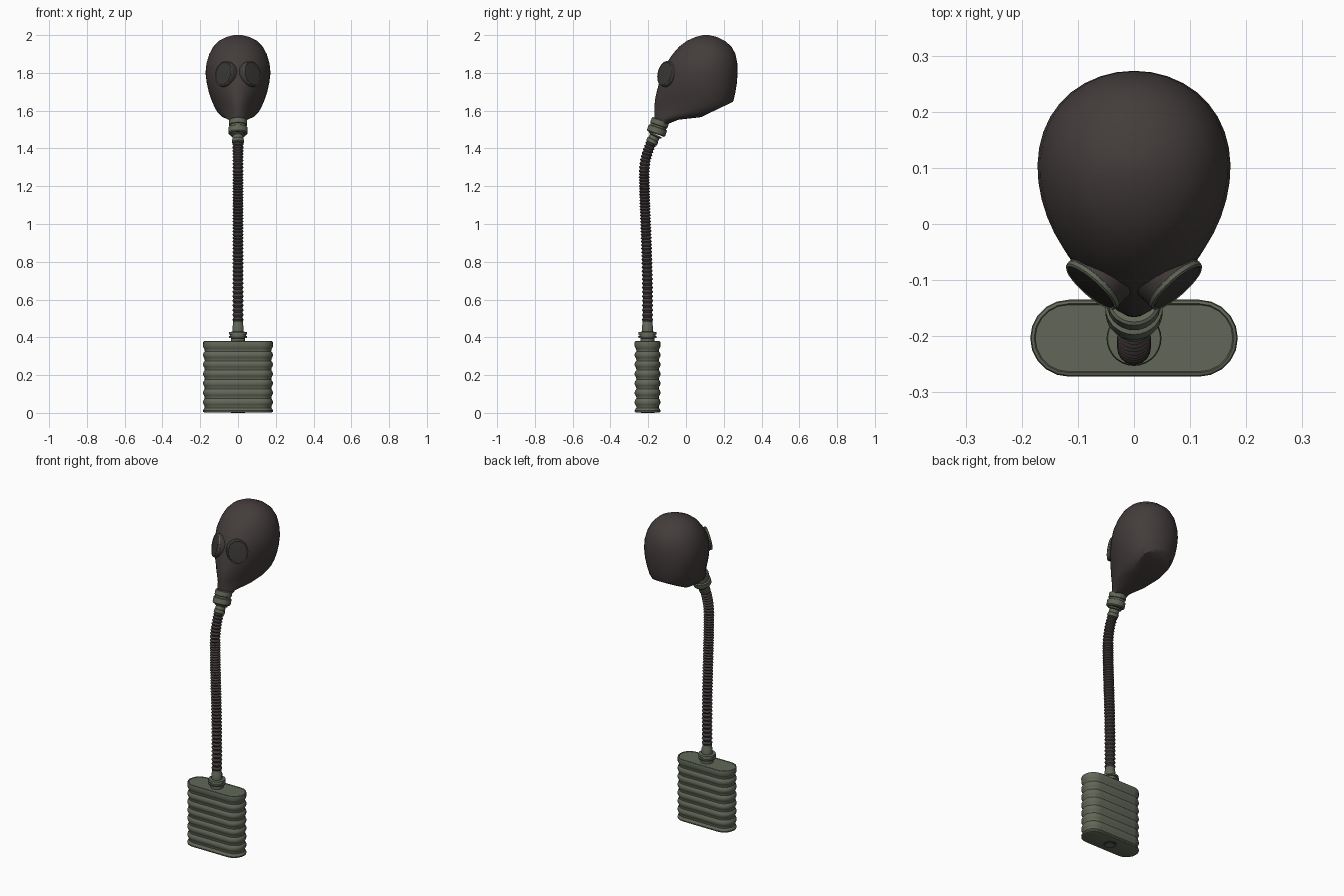
import bpy, bmesh
from math import sin, cos, pi, radians
from mathutils import Vector
from mathutils.geometry import interpolate_bezier

if "Cube" in bpy.data.objects:
    bpy.data.objects.remove(bpy.data.objects["Cube"])


def material(name, rgb):
    m = bpy.data.materials.new(name)
    m.diffuse_color = (*rgb, 1)
    m.use_nodes = True
    m.node_tree.nodes["Principled BSDF"].inputs["Base Color"].default_value = m.diffuse_color
    return m


OLIVE = material("olive_metal", (0.122, 0.137, 0.098))
RUBBER = material("dark_rubber", (0.056, 0.046, 0.044))
LENS = material("dark_lens", (0.042, 0.039, 0.035))
X = Vector((1, 0, 0))


def ring(c, u, v, ru, rv, n=24):
    return [c + u * ru * cos(2 * pi * i / n) + v * rv * sin(2 * pi * i / n) for i in range(n)]


def loft(name, rings, mat, angle=35, cut=None):
    """Skin a list of equal rings, cap the ends, optionally slice with a plane."""
    bm = bmesh.new()
    rows = [[bm.verts.new(p) for p in r] for r in rings]
    n = len(rows[0])
    for a, b in zip(rows, rows[1:]):
        for i in range(n):
            j = (i + 1) % n
            bm.faces.new((a[i], a[j], b[j], b[i]))
    bm.faces.new(rows[0][::-1])
    bm.faces.new(rows[-1])
    if cut:
        res = bmesh.ops.bisect_plane(bm, geom=bm.verts[:] + bm.edges[:] + bm.faces[:],
                                     plane_co=cut[0], plane_no=cut[1], clear_outer=True)
        edges = [e for e in res["geom_cut"] if isinstance(e, bmesh.types.BMEdge)]
        bmesh.ops.holes_fill(bm, edges=edges, sides=0)
    bmesh.ops.recalc_face_normals(bm, faces=bm.faces[:])
    me = bpy.data.meshes.new(name)
    bm.to_mesh(me)
    bm.free()
    me.materials.append(mat)
    ob = bpy.data.objects.new(name, me)
    bpy.context.collection.objects.link(ob)
    bpy.ops.object.select_all(action="DESELECT")
    ob.select_set(True)
    bpy.context.view_layer.objects.active = ob
    bpy.ops.object.shade_smooth_by_angle(angle=radians(angle))
    return ob


def turned(name, base, axis, profile, mat, n=24):
    """Turned part: profile is (distance along axis, radius)."""
    axis = axis.normalized()
    v = axis.cross(X).normalized()
    return loft(name, [ring(base + axis * d, X, v, r, r, n) for d, r in profile], mat)


# Mask: height, front y, back y, half width, pinch towards the face
SECTIONS = [(1.53, -.165, -.095, .04, 0), (1.552, -.166, -.04, .05, .1),
            (1.568, -.166, .10, .085, .4), (1.59, -.166, .19, .108, .5),
            (1.62, -.166, .235, .125, .5), (1.655, -.165, .252, .14, .48),
            (1.70, -.155, .262, .155, .4), (1.75, -.142, .27, .166, .32),
            (1.80, -.125, .273, .172, .25), (1.85, -.105, .272, .167, .18),
            (1.90, -.07, .262, .152, .12), (1.94, -.035, .24, .13, .08),
            (1.97, .005, .205, .1, 0), (1.99, .05, .165, .062, 0), (2.0, .09, .12, .02, 0)]


def mask_ring(z, front, back, w, pinch, n=40):
    yc, r = (front + back) / 2, (back - front) / 2
    angles = [2 * pi * i / n for i in range(n)]
    xs = [sin(a) * (1 - pinch * (1 + cos(a)) / 2) for a in angles]
    k = w / max(xs)
    return [Vector((x * k, yc - r * cos(a), z)) for x, a in zip(xs, angles)]


loft("mask", [mask_ring(*s) for s in SECTIONS], RUBBER, 40,
     cut=(Vector((0, .245, 1.645)), Vector((0, .43, -.9))))

# Eyepieces: rubber socket, metal rim, lens
for side, label in ((-1, "left"), (1, "right")):
    c = Vector((side * .073, -.108, 1.795))
    nrm = Vector((side * .66, -.74, .22)).normalized()
    u = Vector((0, 0, 1)).cross(nrm).normalized()
    v = nrm.cross(u)

    def oval(d, s):
        return ring(c + nrm * d, u, v, .059 * s, .068 * s, 28)

    loft(label + "_eye_socket", [oval(-.04, 1.05), oval(-.005, 1), oval(.003, .98)], RUBBER)
    loft(label + "_eye_rim", [oval(-.004, .96), oval(-.002, 1.01), oval(.005, 1.0),
                              oval(.008, .94), oval(.004, .88)], OLIVE)
    loft(label + "_eye_lens", [oval(.003, .9), oval(.0065, .89), oval(.008, .6)], LENS)

# Collar under the snout and upper hose nozzle
down = Vector((0, -.027, -.078))
turned("mask_collar", Vector((0, -.134, 1.552)), down,
       [(0, .043), (.004, .048), (.03, .048), (.033, .044), (.042, .044), (.045, .051),
        (.074, .051), (.08, .046)], OLIVE, 28)
turned("upper_nozzle", Vector((0, -.16, 1.475)), Vector((0, -.025, -.05)),
       [(0, .036), (.008, .036), (.012, .028), (.03, .028), (.033, .031), (.05, .031),
        (.054, .026)], OLIVE)

# Corrugated hose along two joined curves
RIDGE = 4
top = interpolate_bezier(Vector((0, -.184, 1.43)), Vector((0, -.206, 1.38)),
                         Vector((0, -.221, 1.33)), Vector((0, -.221, 1.27)), 9 * RIDGE + 1)
low = interpolate_bezier(Vector((0, -.221, 1.27)), Vector((0, -.221, 1.06)),
                         Vector((0, -.200, .85)), Vector((0, -.204, .48)), 42 * RIDGE + 1)
path = top + low[1:]
rings = []
for i, p in enumerate(path):
    t = (path[min(i + 1, len(path) - 1)] - path[max(i - 1, 0)]).normalized()
    r = (.023, .0265, .030, .0265)[i % RIDGE]
    rings.append(ring(p, X, t.cross(X), r, r, 18))
loft("hose", rings, RUBBER, 50)

# Lower nozzle and threaded cap
turned("lower_nozzle", Vector((0, -.204, .37)), Vector((0, 0, 1)),
       [(0, .036), (.025, .036), (.027, .047), (.036, .049), (.038, .043), (.044, .043),
        (.046, .049), (.058, .047), (.06, .030), (.09, .030), (.095, .027), (.122, .025)],
       OLIVE, 28)


# Ribbed canister with rounded ends
def stadium(z, inset, n=10):
    r, half = .0685 - inset, .1165
    pts = []
    for sx, start in ((1, -pi / 2), (-1, pi / 2)):
        for i in range(n + 1):
            a = start + pi * i / n
            pts.append(Vector((sx * half + r * cos(a), -.2035 + r * sin(a), z)))
    return pts


RIBS = 7
body = [stadium(.003, .006), stadium(.005, .001), stadium(.012, 0)]
for k in range(RIBS):
    z0, h = .016 + k * .05, .05
    body += [stadium(z0 + h * f, d) for f, d in
             ((.08, .004), (.2, .009), (.38, .0085), (.55, .004), (.7, .0005), (.9, .0005))]
body += [stadium(.372, 0), stadium(.378, .002), stadium(.38, .007), stadium(.377, .009)]
loft("canister", body, OLIVE, 30)

# Inlet ring and plug under the canister
turned("inlet_ring", Vector((0, -.2035, 0)), Vector((0, 0, 1)), [(0, .036), (.006, .036)], RUBBER)
turned("inlet_plug", Vector((0, -.2035, -.0008)), Vector((0, 0, 1)), [(0, .024), (.004, .024)], OLIVE)
